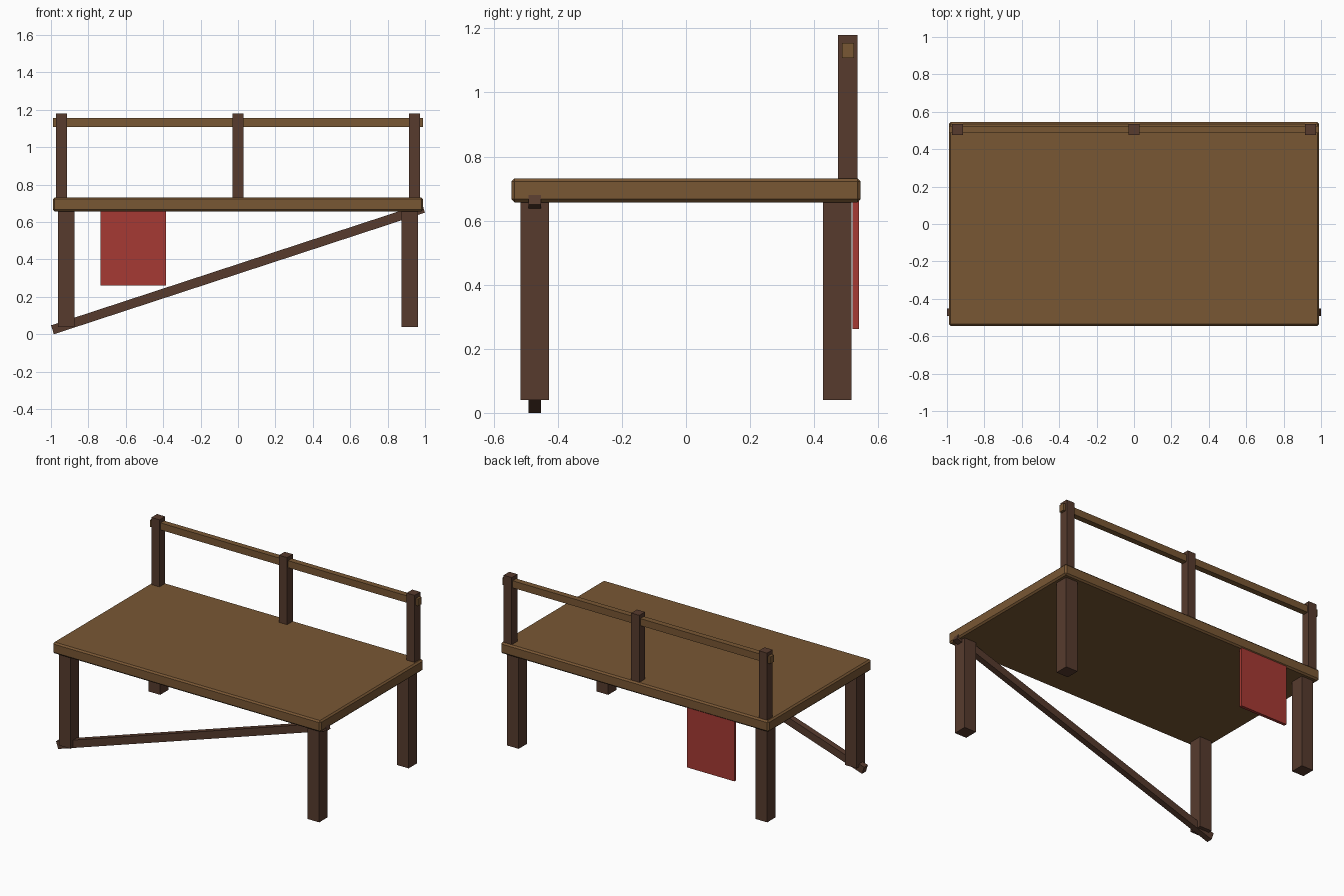
import bpy, math

if "Cube" in bpy.data.objects:
    bpy.data.objects.remove(bpy.data.objects["Cube"])


def material(name, rgb):
    m = bpy.data.materials.new(name)
    m.diffuse_color = (*rgb, 1)
    m.use_nodes = True
    m.node_tree.nodes["Principled BSDF"].inputs["Base Color"].default_value = m.diffuse_color
    return m


WOOD = material("warm wood", (0.19, 0.095, 0.034))
DARK = material("dark wood", (0.095, 0.044, 0.027))
RED = material("red cloth", (0.38, 0.042, 0.034))


def box(name, lo, hi, mat, bevel=0, tilt=0):
    """Box between two corners, optionally chamfered and tilted about y."""
    bpy.ops.mesh.primitive_cube_add(size=1, location=[(a + b) / 2 for a, b in zip(lo, hi)])
    ob = bpy.context.object
    ob.name = name
    ob.scale = [b - a for a, b in zip(lo, hi)]
    bpy.ops.object.transform_apply(location=False, rotation=False, scale=True)
    ob.rotation_euler.y = tilt
    ob.data.materials.append(mat)
    if bevel:
        mod = ob.modifiers.new("chamfer", 'BEVEL')
        mod.width = bevel
        mod.segments = 1
    return ob


# Platform
box("deck", (-0.99, -0.545, 0.657), (0.99, 0.545, 0.732), WOOD, bevel=0.01)

# Four legs
for sx, side in ((-1, "left"), (1, "right")):
    for sy, end in ((-1, "front"), (1, "back")):
        x, y = sx * 0.918, sy * 0.472
        box(f"{end}_{side}_leg", (x - 0.044, y - 0.045, 0.04), (x + 0.044, y + 0.045, 0.67), DARK)

# Railing along the back
for x, side in ((-0.943, "left"), (0, "middle"), (0.943, "right")):
    box(f"{side}_rail_post", (x - 0.03, 0.475, 0.70), (x + 0.03, 0.535, 1.18), DARK)
box("hand_rail", (-0.99, 0.487, 1.108), (0.99, 0.525, 1.155), WOOD)

# Diagonal brace across the front legs
half, angle = 1.044, math.radians(18.14)
box("diagonal_brace", (-half, -0.492, 0.324), (half, -0.452, 0.374), DARK, tilt=-angle)

# Cloth hanging from the back edge
box("hanging_cloth", (-0.735, 0.52, 0.262), (-0.385, 0.54, 0.67), RED)
